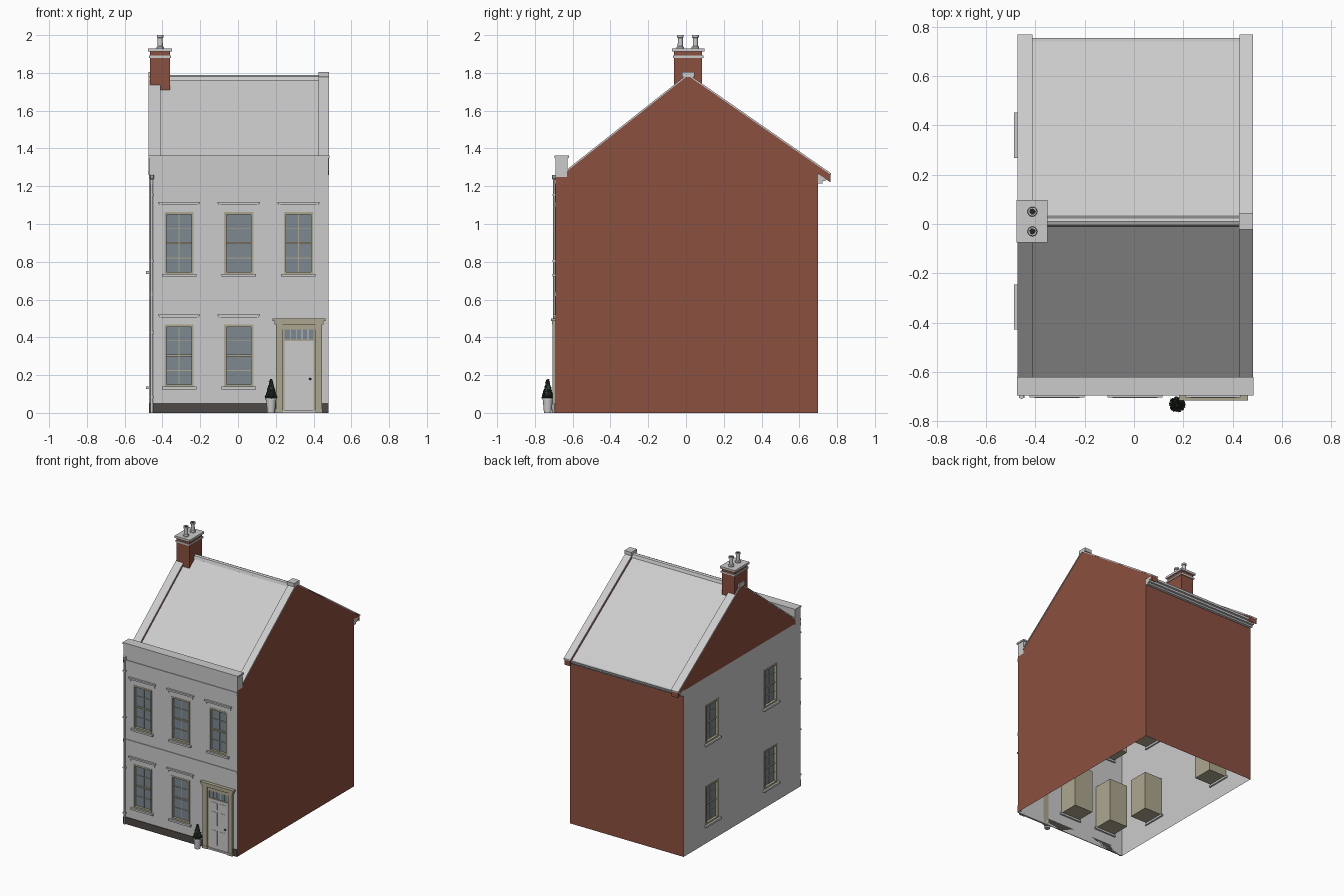
import bpy, bmesh, math, random
from mathutils import Matrix, Vector

if "Cube" in bpy.data.objects:
    bpy.data.objects.remove(bpy.data.objects["Cube"])

random.seed(4)
XL, XR, YF, YB = -0.47, 0.478, -0.69, 0.70
EAVE = 1.25


def material(name, rgb):
    m = bpy.data.materials.new(name)
    m.diffuse_color = (*rgb, 1)
    m.use_nodes = True
    m.node_tree.nodes["Principled BSDF"].inputs["Base Color"].default_value = m.diffuse_color
    return m


BRICK = material("brick", (0.26, 0.08, 0.05))
CREAM = material("cream_paint", (0.42, 0.39, 0.28))
GLASS = material("glass", (0.2, 0.25, 0.28))
DARK = material("dark_plinth", (0.075, 0.065, 0.06))
LEAF = material("foliage", (0.03, 0.045, 0.03))
SOOT = material("soot", (0.02, 0.02, 0.02))


def mesh(name, verts, faces, mat=None, M=Matrix(), fix=False):
    me = bpy.data.meshes.new(name)
    me.from_pydata([tuple(v) for v in verts], [], faces)
    if fix:
        bm = bmesh.new()
        bm.from_mesh(me)
        bmesh.ops.recalc_face_normals(bm, faces=bm.faces)
        bm.to_mesh(me)
        bm.free()
    ob = bpy.data.objects.new(name, me)
    bpy.context.collection.objects.link(ob)
    ob.matrix_world = M
    if mat:
        me.materials.append(mat)
    return ob


def boxes(name, items, mat=None, M=Matrix()):
    """Each item is x0, x1, y0, y1, z0, z1."""
    vs, fs = [], []
    for x0, x1, y0, y1, z0, z1 in items:
        n = len(vs)
        vs += [(x, y, z) for z in (z0, z1) for x, y in ((x0, y0), (x1, y0), (x1, y1), (x0, y1))]
        fs += [[n + i for i in f] for f in ((3, 2, 1, 0), (4, 5, 6, 7), (0, 1, 5, 4),
                                            (1, 2, 6, 5), (2, 3, 7, 6), (3, 0, 4, 7))]
    return mesh(name, vs, fs, mat, M)


def prism(name, pts, x0, x1, mat=None):
    """Extrude a y-z profile along x."""
    n = len(pts)
    vs = [(x, y, z) for x in (x0, x1) for y, z in pts]
    fs = [list(range(n)), list(range(n, 2 * n))]
    fs += [[i, (i + 1) % n, n + (i + 1) % n, n + i] for i in range(n)]
    return mesh(name, vs, fs, mat, fix=True)


def lathe(name, prof, pos, mat=None, n=20):
    vs, fs = [], []
    for r, z in prof:
        vs += [(r * math.cos(2 * math.pi * i / n), r * math.sin(2 * math.pi * i / n), z) for i in range(n)]
    for k in range(len(prof) - 1):
        fs += [[k * n + i, k * n + (i + 1) % n, (k + 1) * n + (i + 1) % n, (k + 1) * n + i] for i in range(n)]
    fs += [list(range(n))[::-1], list(range(len(vs) - n, len(vs)))]
    ob = mesh(name, vs, fs, mat, Matrix.Translation(pos))
    bpy.ops.object.select_all(action='DESELECT')
    ob.select_set(True)
    bpy.context.view_layer.objects.active = ob
    bpy.ops.object.shade_smooth_by_angle()
    return ob


def wall(name, x0, x1, h, holes, mat, M):
    """Flat wall facing local -y, with rectangular openings (x0, x1, z0, z1)."""
    us = sorted({x0, x1} | {round(u, 4) for o in holes for u in o[:2]})
    vs_ = sorted({0, h} | {round(v, 4) for o in holes for v in o[2:]})
    vs = [(u, 0, v) for v in vs_ for u in us]
    n, fs = len(us), []
    for j in range(len(vs_) - 1):
        for i in range(n - 1):
            cu, cv = (us[i] + us[i + 1]) / 2, (vs_[j] + vs_[j + 1]) / 2
            if not any(o[0] < cu < o[1] and o[2] < cv < o[3] for o in holes):
                fs.append([j * n + i, j * n + i + 1, (j + 1) * n + i + 1, (j + 1) * n + i])
    return mesh(name, vs, fs, mat, M)


W = 0.155


def window(name, M, cx, z0, z1, hood):
    a, b, f, zm = cx - W / 2, cx + W / 2, 0.012, (z0 + z1) / 2
    # deep recess box behind the opening
    boxes(name + "_recess", [(a, b, 0, 0.15, z0, z1)], CREAM, M)
    ob = bpy.context.collection.objects[name + "_recess"]
    bm = bmesh.new()
    bm.from_mesh(ob.data)
    bmesh.ops.delete(bm, geom=[q for q in bm.faces if q.normal.y < -0.9], context='FACES')
    bm.to_mesh(ob.data)
    bm.free()
    # frame, meeting rail and glazing bars
    bars = [(a, a + f, -.002, .03, z0, z1), (b - f, b, -.002, .03, z0, z1),
            (a + f, b - f, -.002, .03, z1 - f, z1), (a + f, b - f, -.002, .03, z0, z0 + f),
            (a + f, b - f, .008, .03, zm - .005, zm + .005), (cx - .002, cx + .002, .012, .022, z0 + f, z1 - f)]
    for s in (z0 * .74 + z1 * .26, z0 * .26 + z1 * .74):
        bars.append((a + f, b - f, .012, .022, s - .002, s + .002))
    boxes(name + "_frame", bars, CREAM, M)
    boxes(name + "_glass", [(a + f, b - f, .017, .019, z0 + f, z1 - f)], GLASS, M)
    boxes(name + "_sill", [(a - .014, b + .014, -.016, .012, z0 - .014, z0)], None, M)
    if hood:
        h = z1 + .038
        boxes(name + "_hood", [(cx - .112, cx + .112, -.014, 0, h + .007, h + .015),
                               (cx - .106, cx + .106, -.009, 0, h, h + .007)] +
              [(cx + s * .1 - .004, cx + s * .1 + .004, -.007, 0, h - .014, h) for s in (-1, 1)], None, M)


# walls with openings
FRONT = Matrix.Translation((0, YF, 0))
LEFT = Matrix.Translation((XL, 0, 0)) @ Matrix.Rotation(-math.pi / 2, 4, 'Z')
RIGHT = Matrix.Translation((XR, 0, 0)) @ Matrix.Rotation(math.pi / 2, 4, 'Z')
BACK = Matrix.Translation((0, YB, 0)) @ Matrix.Rotation(math.pi, 4, 'Z')
front_w = [(x, z, z + .328) for x, z in ((-.312, .139), (.004, .139), (-.312, .735), (.004, .735), (.32, .735))]
left_w = [(x, z, z + .29) for z in (.14, .75) for x in (.337, -.36)]
hole = lambda w: (w[0] - W / 2, w[0] + W / 2, w[1], w[2])
wall("front_wall", XL, XR, EAVE, [hole(w) for w in front_w], None, FRONT)
wall("left_wall", -YB, -YF, EAVE, [hole(w) for w in left_w], None, LEFT)
wall("back_wall", -XR, -XL, EAVE, [], BRICK, BACK)
for i, w in enumerate(front_w):
    window(f"front_window_{i + 1}", FRONT, *w, True)
for i, w in enumerate(left_w):
    window(f"side_window_{i + 1}", LEFT, *w, False)

# gables
peak = [(YB, EAVE + .05), (.01, 1.785), (-.625, 1.283), (-.625, EAVE)]
rp = [(YF, 0), (YB, 0)] + peak + [(YF, EAVE)]
mesh("right_gable_wall", [(y, 0, z) for y, z in rp], [list(range(len(rp)))], BRICK, RIGHT)
lp = [(YB, EAVE)] + peak
mesh("left_gable", [(-y, 0, z) for y, z in lp], [list(range(len(lp)))[::-1]], BRICK, LEFT)


# roof, party wall upstands and copings share one chevron profile
def chevron(top, bot, back=.765):
    line = [(-.63, 1.289), (.01, 1.795), (back, 1.795 - .695 * (back - .01))]
    return [(y, z - top) for y, z in line] + [(y, z - bot) for y, z in reversed(line)]


prism("roof_slopes", chevron(.028, .036, .755), -.42, .43)
for side, a, b in (("left", XL, -.415), ("right", .43, XR)):
    prism(side + "_upstand", chevron(.008, .05), a, b, BRICK)
    prism(side + "_coping", chevron(0, .009, .768), a - .003, b + .004)
    boxes(side + "_ridge_block", [(a - .005, b + .005, -.022, .044, 1.778, 1.804)])
prism("ridge_tile", [(-.012, 1.76), (-.004, 1.782), (.01, 1.788), (.024, 1.782), (.032, 1.76)], -.415, .43)

# rear eaves cornice and gutter
prism("rear_cornice", [(YB, 1.215), (.722, 1.215), (.722, 1.227), (.738, 1.227), (.738, 1.242),
                       (.752, 1.246), (.755, 1.258), (YB, 1.262)], XL, XR)

# parapet, string courses, plinth
boxes("parapet", [(XL, XR, YF, -.627, EAVE, 1.35), (XL - .005, XR + .006, YF - .005, -.62, 1.35, 1.362)])
boxes("string_courses", [(XL, XR, YF - .005, YF, z, z + .024) for z in (.616, 1.212)])
boxes("plinth", [(XL, .2, YF - .005, YF, 0, .052), (.445, XR, YF - .005, YF, 0, .052)], DARK)

# door surround
boxes("door_surround", [(.2, .235, -.017, 0, 0, .486), (.41, .445, -.017, 0, 0, .486),
                        (.235, .41, -.01, 0, .442, .486),
                        (.235, .246, -.008, 0, 0, .442), (.4, .41, -.008, 0, 0, .442),
                        (.246, .4, -.008, 0, .38, .388),
                        (.194, .452, -.02, 0, .468, .486), (.183, .462, -.026, 0, .486, .5)], CREAM, FRONT)
boxes("pilaster_bases", [(.197, .238, -.02, 0, 0, .02), (.407, .448, -.02, 0, 0, .02)], CREAM, FRONT)
boxes("fanlight", [(.246, .4, -.003, 0, .388, .442)], GLASS, FRONT)
boxes("fanlight_bars", [(x - .002, x + .002, -.006, 0, .388, .442) for x in (.277, .308, .339, .37)], None, FRONT)
boxes("door", [(.246, .4, -.004, 0, .012, .38)] +
      [(x, x + .05, -.006, 0, z0, z1) for x in (.263, .333) for z0, z1 in ((.04, .15), (.19, .29), (.31, .36))],
      None, FRONT)
boxes("door_step", [(.235, .41, -.014, 0, 0, .012)], None, FRONT)
lathe("door_knob", [(.002, -.006), (.006, -.003), (.006, .003), (.002, .006)], (.382, YF - .009, .18), DARK, 12)

# drainpipe
lathe("drainpipe", [(.007, 0), (.007, 1.235), (.011, 1.24), (.011, 1.26)], (-.456, YF - .008, 0), None, 12)
boxes("pipe_brackets", [(-.467, -.445, YF - .016, YF, z, z + .01) for z in (.08, .42, .8, 1.15)])

# chimney
boxes("chimney_stack", [(-.466, -.36, -.064, .086, 1.705, 1.912)], BRICK)
boxes("chimney_caps", [(-.472, -.354, -.07, .092, 1.88, 1.892), (-.476, -.35, -.075, .098, 1.912, 1.928)])
for i, y in enumerate((-.03, .05)):
    lathe(f"chimney_pot_{i + 1}", [(.02, 1.928), (.02, 1.936), (.014, 1.942), (.013, 1.985), (.018, 1.988),
                                   (.018, 2), (.012, 2), (.011, 1.96)], (-.412, y, 0))
    lathe(f"pot_flue_{i + 1}", [(.0118, 1.95), (.0118, 1.996)], (-.412, y, 0), SOOT)

# potted shrub
PX, PY = .175, -.732
lathe("planter", [(.02, 0), (.026, .068), (.029, .068), (.029, .078), (.024, .078), (.023, .07)], (PX, PY, 0))
lathe("shrub_core", [(.018, .075), (.026, .09), (.016, .135), (.003, .175)], (PX, PY, 0), LEAF, 10)
lv, lf = [], []
for i in range(260):
    t, ang = random.random() ** 1.4, random.uniform(0, 2 * math.pi)
    r = .027 * (1 - t) + .003
    c = Vector((r * math.cos(ang), r * math.sin(ang), .08 + .098 * t))
    u = Vector([random.uniform(-1, 1) for _ in range(3)]).normalized() * .007
    v = u.orthogonal().normalized() * .0045
    n = len(lv)
    lv += [c - u, c + v, c + u, c - v]
    lf.append([n, n + 1, n + 2, n + 3])
mesh("shrub_leaves", lv, lf, LEAF, Matrix.Translation((PX, PY, 0)))
